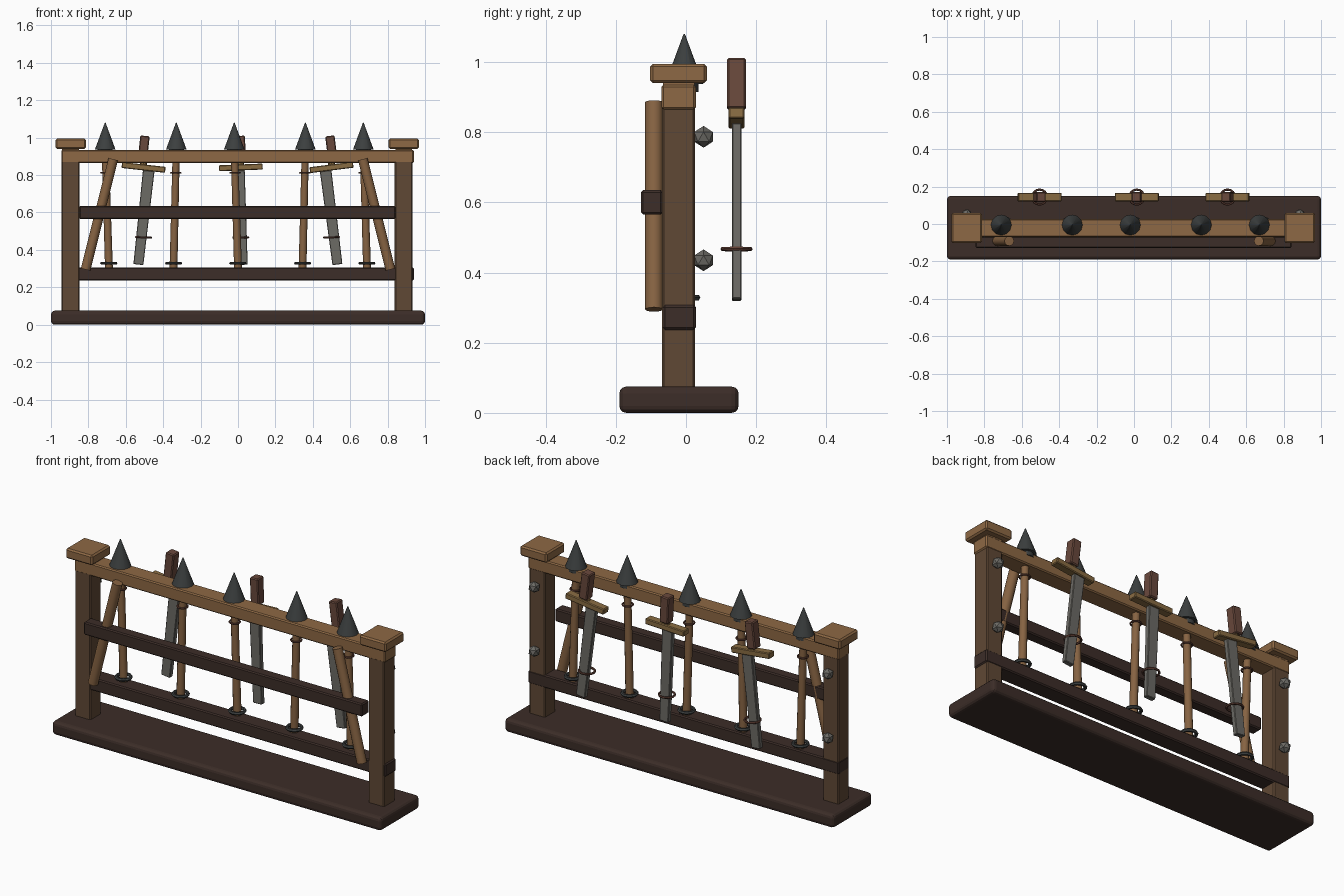
import bpy
from mathutils import Vector

if "Cube" in bpy.data.objects:
    bpy.data.objects.remove(bpy.data.objects["Cube"])


def mat(name, r, g, b):
    m = bpy.data.materials.new(name)
    m.diffuse_color = (r, g, b, 1)
    m.use_nodes = True
    m.node_tree.nodes["Principled BSDF"].inputs["Base Color"].default_value = m.diffuse_color
    return m


DARK = mat("dark_wood", .045, .026, .021)
POST = mat("post_wood", .115, .065, .035)
TAN = mat("tan_wood", .27, .14, .058)
SHAFT = mat("shaft_wood", .24, .125, .055)
IRON = mat("dark_iron", .045, .05, .05)
STEEL = mat("steel", .15, .145, .13)
GRIP = mat("grip_leather", .14, .065, .045)
BRASS = mat("guard_brass", .25, .15, .055)
COPPER = mat("copper_ring", .12, .05, .035)


def finish(name, m, bevel=0, segs=1):
    o = bpy.context.object
    o.name = name
    o.data.materials.append(m)
    if bevel:
        b = o.modifiers.new("bevel", 'BEVEL')
        b.width, b.segments = bevel, segs
    return o


def box(name, lo, hi, m, bevel=.006, tilt=0, segs=1):
    lo, hi = Vector(lo), Vector(hi)
    bpy.ops.mesh.primitive_cube_add(size=1, location=(lo + hi) / 2, rotation=(0, tilt, 0))
    o = bpy.context.object
    for v in o.data.vertices:
        v.co *= hi - lo
    return finish(name, m, bevel, segs)


def rod(name, a, b, r1, r2, m, sides=12):
    a, b = Vector(a), Vector(b)
    d = b - a
    bpy.ops.mesh.primitive_cone_add(vertices=sides, radius1=r1, radius2=r2, depth=d.length,
                                    location=(a + b) / 2,
                                    rotation=d.to_track_quat('Z', 'Y').to_euler())
    o = finish(name, m)
    bpy.ops.object.shade_smooth_by_angle(angle=.6)
    return o


def ring(name, loc, major, minor, m, tilt=0):
    bpy.ops.mesh.primitive_torus_add(location=loc, rotation=(0, tilt, 0), major_radius=major,
                                     minor_radius=minor, major_segments=16, minor_segments=6)
    return finish(name, m)


# frame
box("base_plank", (-1, -.19, 0), (1, .15, .075), DARK, .02, segs=3)
box("top_beam", (-.945, -.07, .865), (.94, .028, .935), TAN)
box("lower_rail", (-.945, -.066, .237), (.94, .028, .307), DARK)
box("front_rail", (-.848, -.128, .565), (.842, -.066, .635), DARK)

for s, side in ((-1, "left"), (1, "right")):
    px = -.895 if s < 0 else .886
    box(side + "_post", (px - .048, -.069, .06), (px + .048, .026, .93), POST)
    box(side + "_post_cap", (px - .081, -.102, .94), (px + .081, .06, .995), TAN, .008)
    box(side + "_post_neck", (px - .045, -.066, .92), (px + .045, .024, .95), TAN, 0)
    rod(side + "_brace", (s * .815, -.091, .295), (s * .667, -.091, .885), .026, .026, SHAFT)
    # bolts on the back of each post
    for z in (.435, .787):
        bpy.ops.mesh.primitive_ico_sphere_add(subdivisions=1, radius=.031, location=(px, .05, z))
        finish(side + "_bolt", STEEL)

# spears, each leaning slightly
for i, (bx, tx) in enumerate(((-.69, -.71), (-.345, -.33), (0, -.02), (.345, .36), (.69, .67))):
    n = "spear_%d_" % (i + 1)
    bot, top = Vector((bx, -.005, .30)), Vector((tx, -.005, .94))
    rod(n + "shaft", bot, top, .021, .019, SHAFT)
    rod(n + "collar", (tx, -.005, .915), (tx, -.005, .945), .04, .04, IRON)
    rod(n + "point", (tx, -.005, .937), (tx, -.005, 1.08), .055, .002, IRON)
    ring(n + "upper_ring", bot.lerp(top, .8), .026, .005, COPPER)
    ring(n + "foot_ring", bot.lerp(top, .045), .037, .009, IRON)

# swords behind the rack, every part tilted about its own centre
for i, (x, t) in enumerate(((-.505, .11), (.015, -.04), (.50, -.125))):
    n = "sword_%d_" % (i + 1)
    blade = box(n + "blade", (x - .031, .131, .32), (x + .031, .158, .825), STEEL, .003, t)
    for v in blade.data.vertices:
        if v.co.z < 0:
            v.co.x *= .86
    box(n + "guard", (x - .117, .121, .825), (x + .117, .167, .857), BRASS, .004, t)
    box(n + "grip", (x - .025, .117, .865), (x + .025, .171, 1.01), GRIP, .005, t)
    rod(n + "tang", (x, .144, .84), (x, .144, .9), .018, .018, BRASS, 8)
    ring(n + "ring", (x, .144, .467), .04, .006, COPPER, t * .3)
